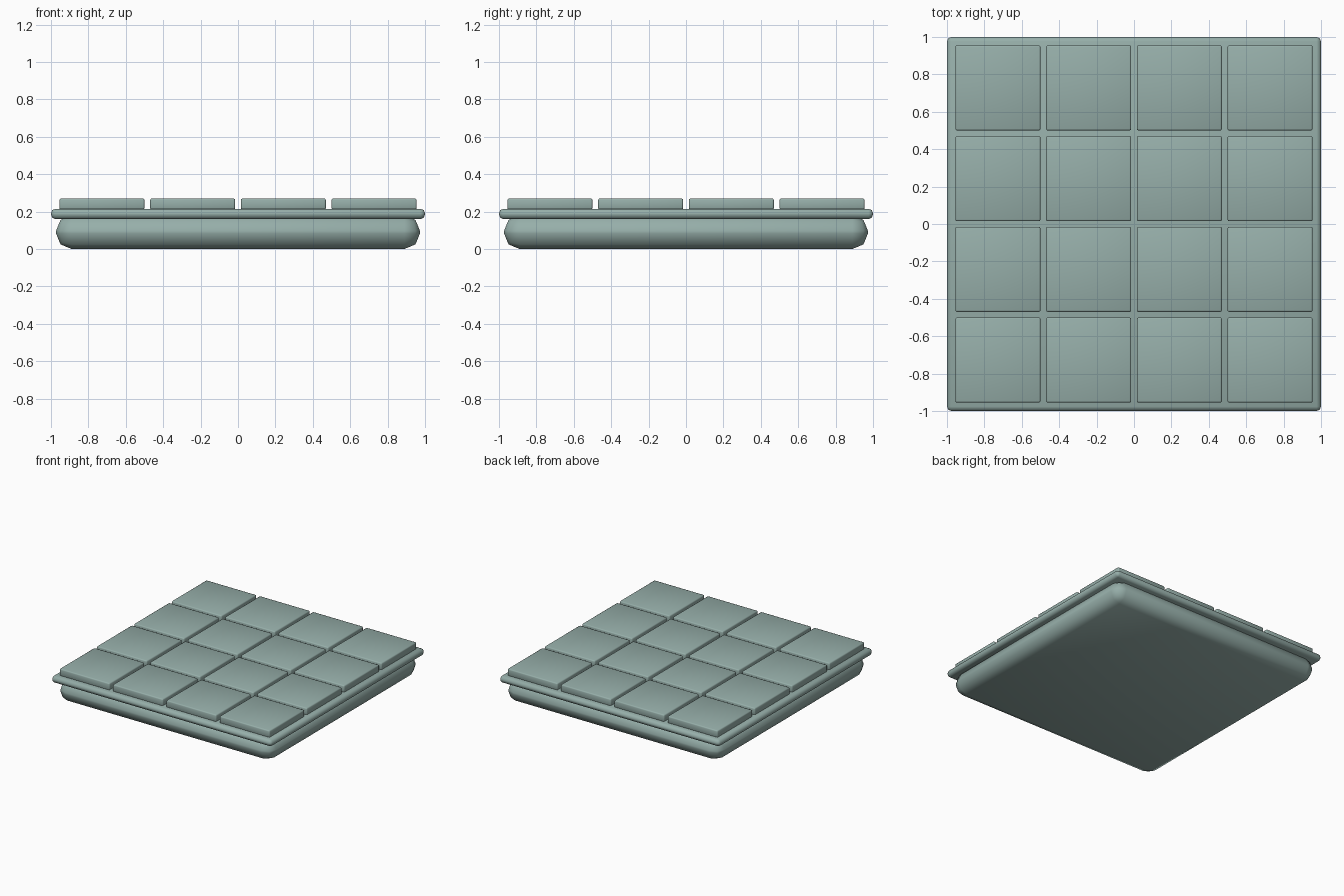
import bpy

if "Cube" in bpy.data.objects:
    bpy.data.objects.remove(bpy.data.objects["Cube"])

mat = bpy.data.materials.new("pale_grey_green")
mat.diffuse_color = (0.305, 0.425, 0.398, 1)
mat.use_nodes = True
mat.node_tree.nodes["Principled BSDF"].inputs["Base Color"].default_value = mat.diffuse_color


def rounded_box(name, half, z0, z1, bevel, segments, x=0, y=0):
    """Box with rounded edges, given its half width and height range."""
    bpy.ops.mesh.primitive_cube_add(size=1, location=(x, y, (z0 + z1) / 2))
    ob = bpy.context.object
    ob.name = name
    ob.scale = (2 * half, 2 * half, z1 - z0)
    bpy.ops.object.transform_apply(location=False, rotation=False, scale=True)
    mod = ob.modifiers.new("rounding", 'BEVEL')
    mod.width = bevel
    mod.segments = segments
    mod.limit_method = 'NONE'
    bpy.ops.object.modifier_apply(modifier=mod.name)
    ob.data.materials.append(mat)
    bpy.ops.object.shade_smooth_by_angle(angle=0.87)
    return ob


# soft rounded base and thin overhanging rim plate
rounded_box("base", 0.973, 0.0, 0.18, 0.083, 2)
rounded_box("rim_plate", 1.0, 0.16, 0.215, 0.024, 2)

# four by four grid of raised tiles
pitch = 0.485
for i in range(4):
    for j in range(4):
        rounded_box(f"tile_{i}_{j}", 0.2275, 0.21, 0.27, 0.009, 2,
                    (i - 1.5) * pitch, (j - 1.5) * pitch)
